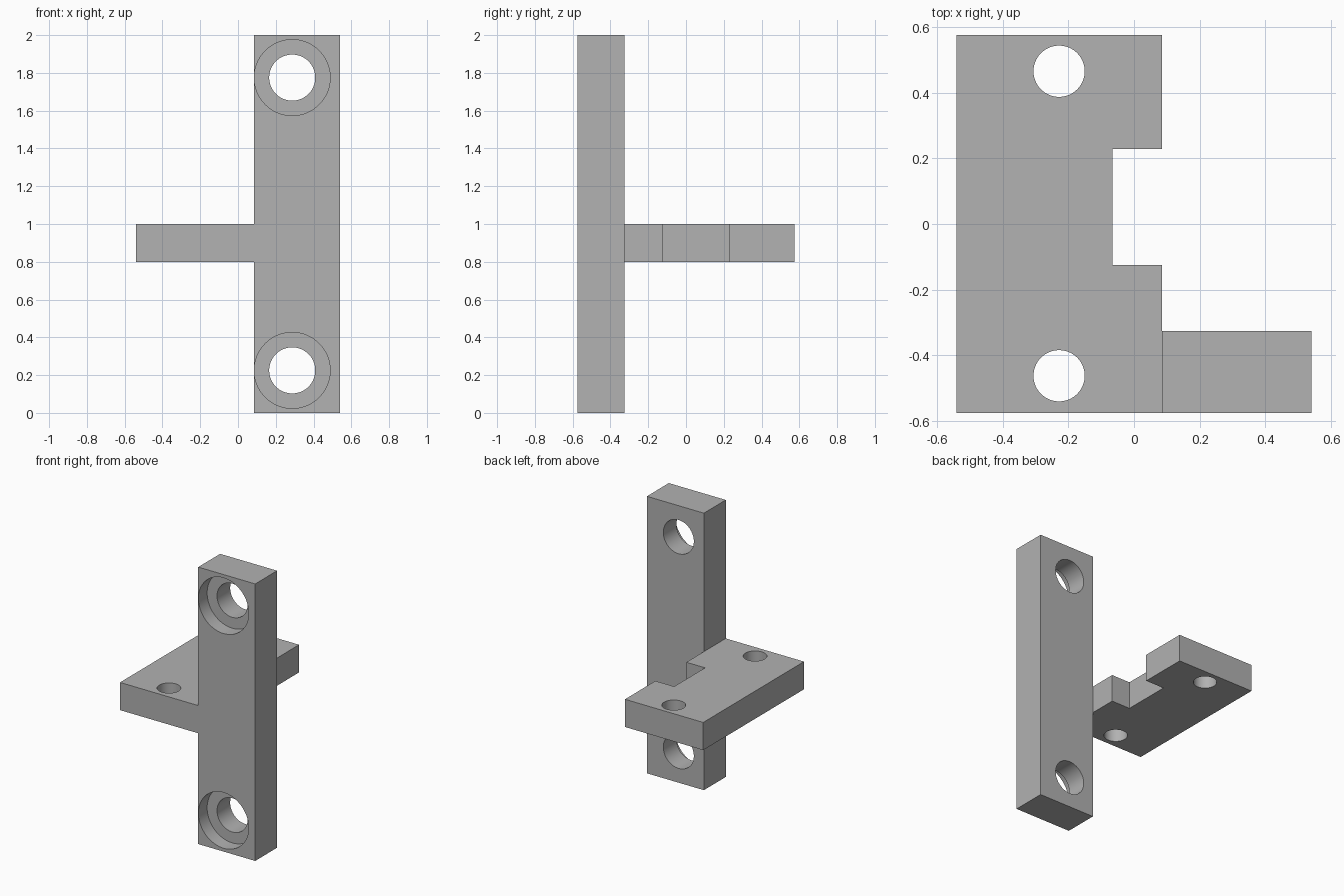
import bpy, bmesh, math
from mathutils import Matrix, Vector

cube = bpy.data.objects.get("Cube")
if cube:
    bpy.data.objects.remove(cube, do_unlink=True)

grey = bpy.data.materials.new("plain grey")
grey.use_nodes = True
colour = (0.445, 0.445, 0.445, 1)
grey.diffuse_color = colour
grey.node_tree.nodes["Principled BSDF"].inputs["Base Color"].default_value = colour


def add_object(name, bm):
    bmesh.ops.recalc_face_normals(bm, faces=bm.faces)
    mesh = bpy.data.meshes.new(name)
    bm.to_mesh(mesh)
    bm.free()
    mesh.materials.append(grey)
    obj = bpy.data.objects.new(name, mesh)
    bpy.context.collection.objects.link(obj)
    return obj


def extrude_profile(name, points, bottom, top):
    bm = bmesh.new()
    face = bm.faces.new([bm.verts.new((x, y, bottom)) for x, y in points])
    new = bmesh.ops.extrude_face_region(bm, geom=[face])["geom"]
    verts = [v for v in new if isinstance(v, bmesh.types.BMVert)]
    bmesh.ops.translate(bm, verts=verts, vec=(0, 0, top - bottom))
    return add_object(name, bm)


def drill(target, centre, radius, depth, axis):
    """Cut a round hole of the given total length centred on a point."""
    turn = Vector((0, 0, 1)).rotation_difference(Vector(axis)).to_matrix().to_4x4()
    bm = bmesh.new()
    bmesh.ops.create_cone(bm, cap_ends=True, segments=64, radius1=radius,
                          radius2=radius, depth=depth,
                          matrix=Matrix.Translation(centre) @ turn)
    cutter = add_object("hole_cutter", bm)
    cutter.hide_render = True
    mod = target.modifiers.new("hole", "BOOLEAN")
    mod.operation = "DIFFERENCE"
    mod.solver = "EXACT"
    mod.object = cutter
    bpy.context.view_layer.objects.active = target
    bpy.ops.object.modifier_apply(modifier=mod.name)
    bpy.data.objects.remove(cutter, do_unlink=True)


FRONT, BACK, BAR_BACK = -0.575, 0.575, -0.325
LEFT, RIGHT, JOINT = 0.54, -0.54, 0.085

# Upright bar with two counterbored holes
bar = extrude_profile("upright_bar", [(JOINT, FRONT), (LEFT, FRONT),
                                      (LEFT, BAR_BACK), (JOINT, BAR_BACK)], 0, 2)
for z in (0.225, 1.775):
    drill(bar, (0.287, -0.45, z), 0.122, 0.6, (0, 1, 0))
    drill(bar, (0.287, FRONT, z), 0.201, 0.2, (0, 1, 0))

# Side plate with a square notch and two plain holes
NOTCH, NOTCH_FRONT, NOTCH_BACK = -0.065, -0.125, 0.228
plate = extrude_profile("side_plate", [
    (RIGHT, FRONT), (JOINT, FRONT), (JOINT, NOTCH_FRONT), (NOTCH, NOTCH_FRONT),
    (NOTCH, NOTCH_BACK), (JOINT, NOTCH_BACK), (JOINT, BACK), (RIGHT, BACK)], 0.8, 1)
for y in (-0.462, 0.465):
    drill(plate, (-0.228, y, 0.9), 0.078, 0.6, (0, 0, 1))

# Smooth hole walls, crisp edges
bpy.ops.object.select_all(action="DESELECT")
for obj in (bar, plate):
    obj.select_set(True)
bpy.context.view_layer.objects.active = bar
bpy.ops.object.shade_smooth_by_angle(angle=math.radians(30))
